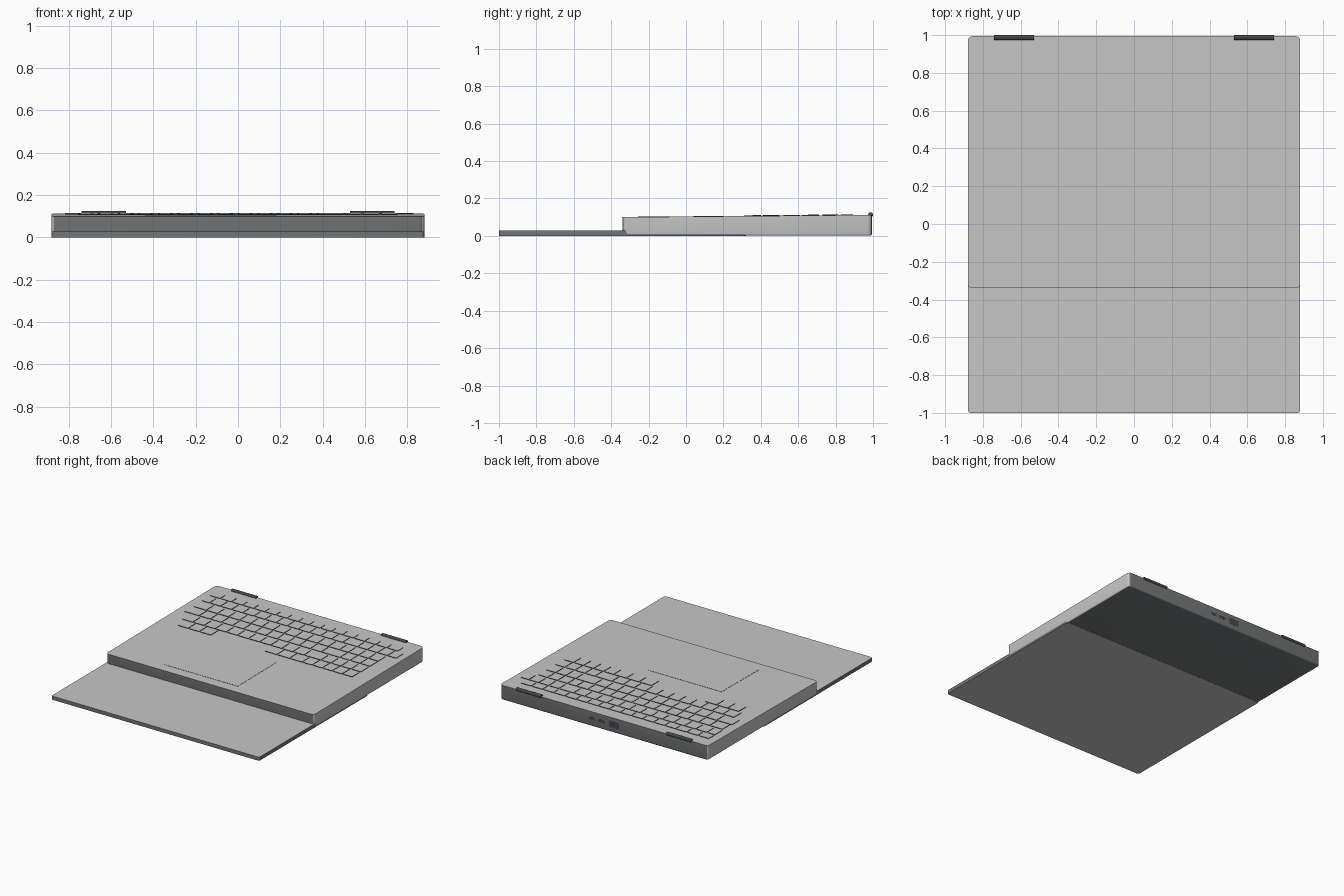
import bpy, bmesh, math

cube = bpy.data.objects.get("Cube")
if cube:
    bpy.data.objects.remove(cube)


def material(name, c):
    m = bpy.data.materials.new(name)
    m.use_nodes = True
    col = (c[0], c[1], c[2], 1)
    m.diffuse_color = col
    m.node_tree.nodes["Principled BSDF"].inputs["Base Color"].default_value = col
    return m


SILVER = material("silver", (0.57, 0.57, 0.57))
GREY = material("mid grey", (0.17, 0.178, 0.182))
CHARCOAL = material("charcoal", (0.06, 0.062, 0.072))
BLACK = material("black", (0.02, 0.02, 0.022))


def finish(bm, name, mats):
    mesh = bpy.data.meshes.new(name)
    bmesh.ops.recalc_face_normals(bm, faces=bm.faces)
    bm.to_mesh(mesh)
    bm.free()
    for m in mats:
        mesh.materials.append(m)
    obj = bpy.data.objects.new(name, mesh)
    bpy.context.collection.objects.link(obj)
    bpy.ops.object.select_all(action='DESELECT')
    obj.select_set(True)
    bpy.context.view_layer.objects.active = obj
    bpy.ops.object.shade_smooth_by_angle()


def deck_z(y):
    """Height of the sloping keyboard deck."""
    return 0.1 + 0.012 * (y + 0.34) / 1.33


def add_box(bm, x0, x1, y0, y1, z0, z1):
    verts = bmesh.ops.create_cube(bm, size=1)["verts"]
    for v in verts:
        v.co = ((x0 + x1) / 2 + v.co.x * (x1 - x0),
                (y0 + y1) / 2 + v.co.y * (y1 - y0),
                (z0 + z1) / 2 + v.co.z * (z1 - z0))
    return verts


def rounded_slab(x, y0, y1, z0, z1, r):
    """Slab with rounded vertical corners."""
    bm = bmesh.new()
    add_box(bm, -x, x, y0, y1, z0, z1)
    edges = [e for e in bm.edges if abs(e.verts[0].co.z - e.verts[1].co.z) > 0.001]
    bmesh.ops.bevel(bm, geom=edges, offset=r, segments=5, profile=0.5, affect='EDGES')
    bmesh.ops.recalc_face_normals(bm, faces=bm.faces)
    return bm


def deck_plate(bm, x0, x1, y0, y1, height):
    """Thin plate following the deck slope."""
    for v in add_box(bm, x0, x1, y0, y1, -0.002, height):
        v.co.z += deck_z(v.co.y)


def darken_sides(bm):
    bmesh.ops.recalc_face_normals(bm, faces=bm.faces)
    for f in bm.faces:
        f.material_index = 0 if abs(f.normal.z) > 0.5 else 1


# Keyboard base: sloping deck, rounded lower edge
bm = rounded_slab(0.88, -0.34, 0.994, 0.001, 0.1, 0.025)
for v in bm.verts:
    if v.co.z > 0.05:
        v.co.z = deck_z(v.co.y)
edges = [e for e in bm.edges if all(v.co.z < 0.01 for v in e.verts)]
bmesh.ops.bevel(bm, geom=edges, offset=0.01, segments=3, profile=0.5, affect='EDGES')
bmesh.ops.recalc_face_normals(bm, faces=bm.faces)
for f in bm.faces:
    n = f.normal
    if n.z < -0.8 or (n.z < 0.5 and abs(n.y) > abs(n.x)):
        f.material_index = 1
finish(bm, "keyboard_base", [SILVER, GREY])

# Display lid lying flat beneath the base, thinner at the rear
for name, y0, y1, top in (("lid_front", -1.0, -0.31, 0.028),
                          ("lid_rear", -0.335, 0.32, 0.017)):
    bm = rounded_slab(0.88, y0, y1, 0, top, 0.015)
    darken_sides(bm)
    finish(bm, name, [SILVER, GREY])

# Keys: each row is (y start, y end, x start, key widths); negative widths are gaps
U = [0.094]
PAD = [0.085] * 3
rows = [
    (0.83, 0.892, -0.822, U * 17),
    (0.73, 0.815, -0.82, [0.07] + U * 12 + [0.125] + PAD + [0.075]),
    (0.62, 0.71, -0.81, [0.11] + U * 12 + [0.075] + PAD),
    (0.52, 0.61, -0.82, [0.13] + U * 11 + [0.159] + PAD),
    (0.41, 0.5, -0.76, U * 11 + [0.144, 0.085] + PAD),
    (0.31, 0.4, -0.73, U * 2 + [0.1, -0.45] + [0.107] * 3 + [0.085] * 2 + PAD),
]
bm = bmesh.new()
for y0, y1, x, widths in rows:
    for w in widths:
        if w > 0:
            deck_plate(bm, x + 0.005, x + w - 0.005, y0, y1, 0.004)
        x += abs(w)
darken_sides(bm)
finish(bm, "keys", [SILVER, BLACK])

# Touchpad plate
bm = bmesh.new()
deck_plate(bm, -0.44, 0.18, -0.26, 0.2, 0.0015)
darken_sides(bm)
finish(bm, "touchpad", [SILVER, BLACK])

# Hinge barrels
for side, label in ((1, "left"), (-1, "right")):
    bpy.ops.mesh.primitive_cylinder_add(vertices=20, radius=0.013, depth=0.21,
                                        location=(side * 0.635, 0.987, 0.113),
                                        rotation=(0, math.pi / 2, 0))
    hinge = bpy.context.object
    hinge.name = label + "_hinge"
    hinge.data.materials.append(CHARCOAL)
    bpy.ops.object.shade_smooth_by_angle()

# Rear ports
bm = bmesh.new()
for x0, x1, h in ((0.075, 0.12, 0.011), (-0.01, 0.05, 0.011), (-0.13, -0.045, 0.024)):
    add_box(bm, x0, x1, 0.988, 0.9945, 0.06 - h, 0.06 + h)
finish(bm, "rear_ports", [CHARCOAL])
